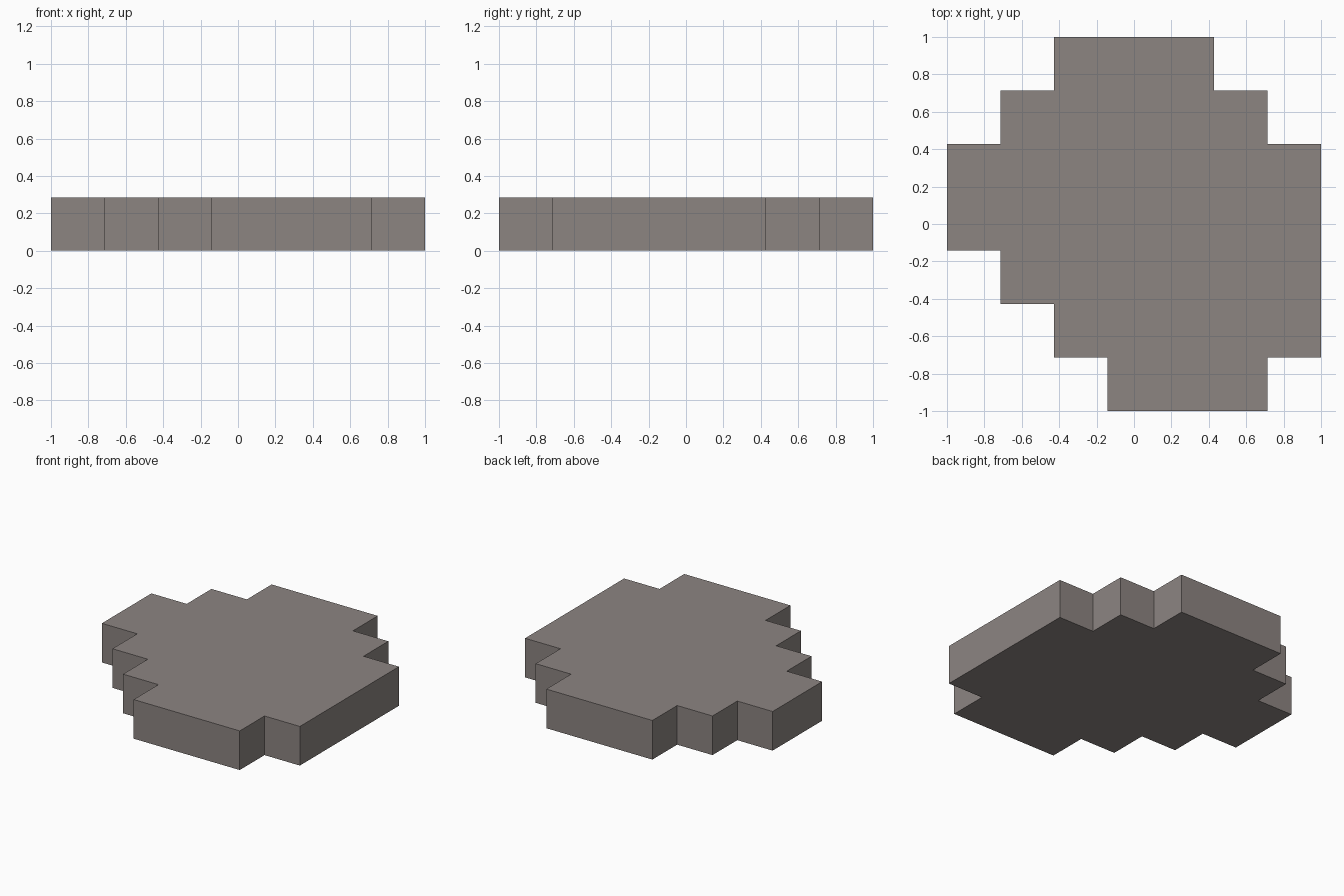
import bpy, bmesh

if "Cube" in bpy.data.objects:
    bpy.data.objects.remove(bpy.data.objects["Cube"])

CELL = 2 / 7      # the slab is a stepped outline on a 7 x 7 grid
HEIGHT = CELL

# Filled columns (start, end) of each row, from the back (+y) to the front (-y)
ROWS = [(2, 5), (1, 6), (0, 7), (0, 7), (1, 7), (2, 7), (3, 6)]


def outline(rows):
    """Walk down the left side and up the right side, skipping straight points."""
    left, right = [], []
    for i, (a, b) in enumerate(rows):
        left += [(a, i), (a, i + 1)]
        right += [(b, i), (b, i + 1)]
    pts = left + right[::-1]
    pts = [p for i, p in enumerate(pts) if p != pts[i - 1]]
    n = len(pts)
    corners = []
    for i, p in enumerate(pts):
        q, r = pts[i - 1], pts[(i + 1) % n]
        if not (q[0] == p[0] == r[0] or q[1] == p[1] == r[1]):
            corners.append(p)
    return [(c * CELL - 1, 1 - r * CELL) for c, r in corners]


# Stone material
stone = bpy.data.materials.new("warm grey stone")
stone.diffuse_color = (0.265, 0.233, 0.222, 1)
stone.use_nodes = True
stone.node_tree.nodes["Principled BSDF"].inputs["Base Color"].default_value = stone.diffuse_color

# Stepped slab: extruded outline
bm = bmesh.new()
base = bm.faces.new([bm.verts.new((x, y, 0)) for x, y in outline(ROWS)])
top = bmesh.ops.extrude_face_region(bm, geom=[base], use_keep_orig=True)
bmesh.ops.translate(bm, vec=(0, 0, HEIGHT),
                    verts=[g for g in top["geom"] if isinstance(g, bmesh.types.BMVert)])
bmesh.ops.recalc_face_normals(bm, faces=bm.faces[:])

mesh = bpy.data.meshes.new("stepped_slab")
bm.to_mesh(mesh)
bm.free()
mesh.materials.append(stone)
slab = bpy.data.objects.new("stepped_slab", mesh)
bpy.context.collection.objects.link(slab)
